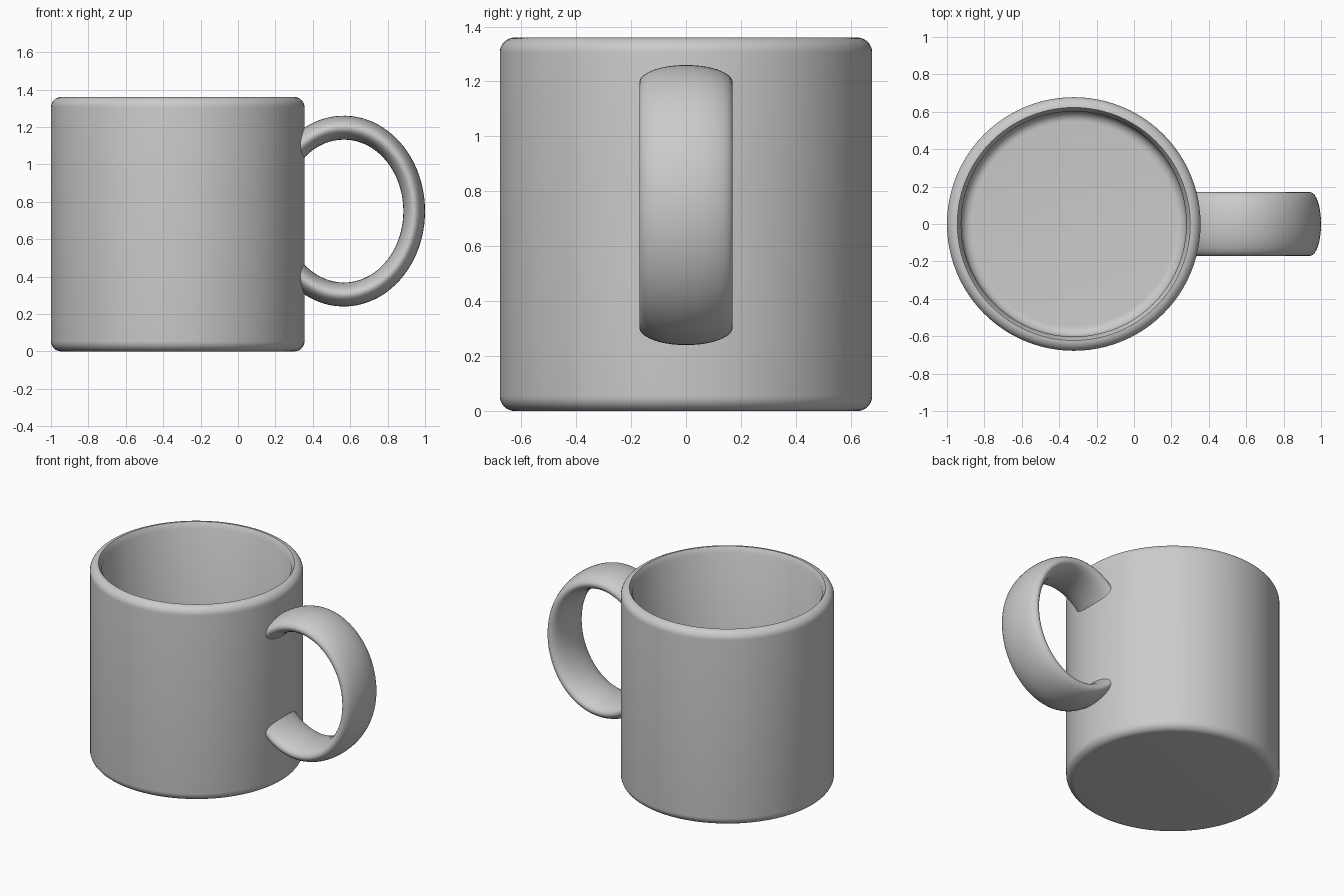
import bpy
import bmesh
from math import cos, sin, pi, acos, sqrt, radians

cube = bpy.data.objects.get("Cube")
if cube:
    bpy.data.objects.remove(cube, do_unlink=True)

glaze = bpy.data.materials.new("grey glaze")
glaze.use_nodes = True
glaze.diffuse_color = (0.6, 0.6, 0.6, 1)
glaze.node_tree.nodes["Principled BSDF"].inputs["Base Color"].default_value = (0.6, 0.6, 0.6, 1)

CUP_X, RADIUS, HEIGHT = -0.322, 0.678, 1.36


def finish(bm, name, location):
    """Turn a bmesh into a smooth shaded object with the glaze."""
    bmesh.ops.remove_doubles(bm, verts=bm.verts, dist=0.0001)
    bmesh.ops.recalc_face_normals(bm, faces=bm.faces)
    mesh = bpy.data.meshes.new(name)
    bm.to_mesh(mesh)
    bm.free()
    obj = bpy.data.objects.new(name, mesh)
    obj.location = location
    mesh.materials.append(glaze)
    bpy.context.collection.objects.link(obj)
    bpy.ops.object.select_all(action='DESELECT')
    obj.select_set(True)
    bpy.context.view_layer.objects.active = obj
    bpy.ops.object.shade_smooth_by_angle(angle=radians(30))
    return obj


def fillet(r, z, size, start, end, steps=8):
    """Profile points of a rounded corner around the centre (r, z)."""
    angles = [radians(start + (end - start) * i / steps) for i in range(steps + 1)]
    return [(r + size * cos(a), z + size * sin(a)) for a in angles]


def cup():
    # Outside, rounded lip, inner chamfer and hollow, as one turned profile
    edge, inner, floor = 0.055, 0.602, 0.08
    profile = [(0, 0)]
    profile += fillet(RADIUS - edge, edge, edge, -90, 0)
    profile += fillet(RADIUS - edge, HEIGHT - edge, edge, 0, 90)
    profile += [(inner, HEIGHT - 0.037)]
    profile += fillet(inner - edge, floor + edge, edge, 0, -90)
    profile += [(0, floor)]
    bm = bmesh.new()
    verts = [bm.verts.new((r, 0, z)) for r, z in profile]
    edges = [bm.edges.new(pair) for pair in zip(verts, verts[1:])]
    bmesh.ops.spin(bm, geom=verts + edges, cent=(0, 0, 0), axis=(0, 0, 1),
                   angle=2 * pi, steps=96, use_merge=True)
    finish(bm, "cup", (CUP_X, 0, 0))


def handle():
    # Flattened oval section swept round an ellipse, each strand ending in the wall
    centre_x, centre_z, wall = 0.566, 0.75, 0.65
    sides, steps = 40, 64
    bm = bmesh.new()
    strands = []
    for i in range(sides):
        s = 2 * pi * i / sides
        y = 0.17 * sin(s)
        across = 0.376 + 0.058 * cos(s)
        up = 0.446 + 0.064 * cos(s)
        wall_x = CUP_X + sqrt(wall ** 2 - y ** 2)
        limit = acos((wall_x - centre_x) / across)
        angles = [limit * (2 * j / steps - 1) for j in range(steps + 1)]
        strands.append([bm.verts.new((across * cos(t), y, up * sin(t))) for t in angles])
    for i in range(sides):
        a, b = strands[i - 1], strands[i]
        for j in range(steps):
            bm.faces.new((a[j], b[j], b[j + 1], a[j + 1]))
    for end in (0, -1):
        bm.faces.new([strand[end] for strand in strands])
    finish(bm, "handle", (centre_x, 0, centre_z))


cup()
handle()
